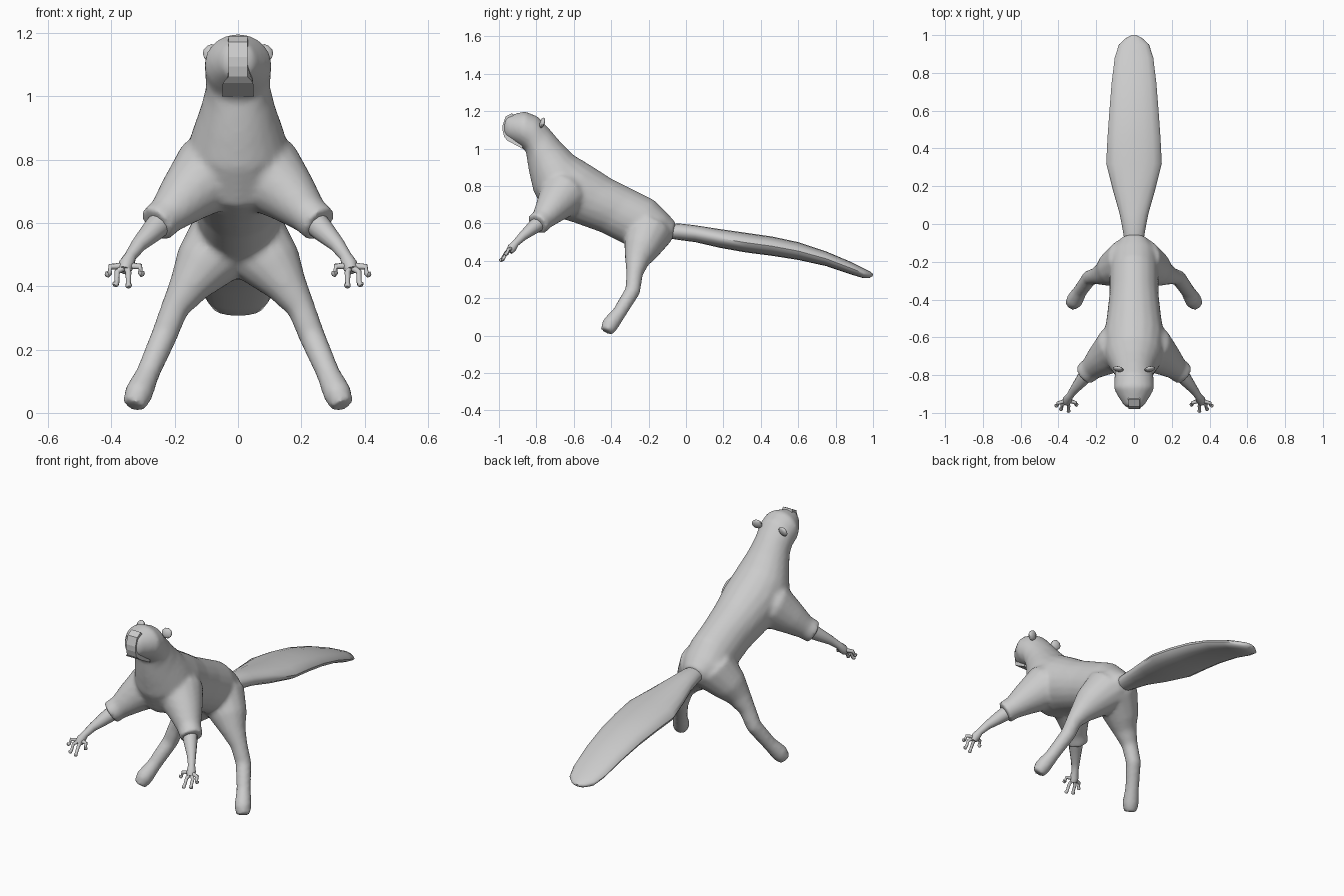
import bpy, bmesh, math
from mathutils import Vector, Matrix

if "Cube" in bpy.data.objects:
    bpy.data.objects.remove(bpy.data.objects["Cube"])

fur = bpy.data.materials.new("grey_fur")
fur.diffuse_color = (0.6, 0.6, 0.6, 1)
fur.use_nodes = True
fur.node_tree.nodes["Principled BSDF"].inputs["Base Color"].default_value = fur.diffuse_color


def finish(bm, name, angle=40):
    bmesh.ops.recalc_face_normals(bm, faces=bm.faces)
    me = bpy.data.meshes.new(name)
    bm.to_mesh(me)
    bm.free()
    ob = bpy.data.objects.new(name, me)
    bpy.context.collection.objects.link(ob)
    me.materials.append(fur)
    bpy.ops.object.select_all(action='DESELECT')
    ob.select_set(True)
    bpy.context.view_layer.objects.active = ob
    bpy.ops.object.shade_smooth_by_angle(angle=math.radians(angle))
    return ob


def skin(bm, rings):
    """Bridge rings of equal size and cap both ends."""
    rows = [[bm.verts.new(p) for p in r] for r in rings]
    n = len(rows[0])
    for a, b in zip(rows, rows[1:]):
        for i in range(n):
            j = (i + 1) % n
            bm.faces.new((a[i], a[j], b[j], b[i]))
    bm.faces.new(rows[0][::-1])
    bm.faces.new(rows[-1])


def profile_loft(bm, stations, n=20):
    """Stations: top (y, z), bottom (y, z), half width."""
    rings = []
    for ty, tz, by, bz, w in stations:
        top, bot = Vector((0, ty, tz)), Vector((0, by, bz))
        mid, up = (top + bot) / 2, (top - bot) / 2
        rings.append([mid + up * math.cos(t) + Vector((w * math.sin(t), 0, 0))
                      for t in (math.tau * i / n for i in range(n))])
    skin(bm, rings)


def tube(bm, path, side, n=12):
    """Path: x, y, z, radius; side = 1 or -1 mirrors across x."""
    pts = [Vector((p[0] * side, p[1], p[2])) for p in path]
    rings = []
    for i, c in enumerate(pts):
        d = (pts[min(i + 1, len(pts) - 1)] - pts[max(i - 1, 0)]).normalized()
        u = d.cross(Vector((0, 1, 0))).normalized()
        v = d.cross(u)
        rings.append([c + path[i][3] * (u * math.cos(t) + v * math.sin(t))
                      for t in (math.tau * k / n for k in range(n))])
    skin(bm, rings)


TORSO = [(-.972, 1.15, -.975, 1.08, .03), (-.96, 1.175, -.965, 1.055, .052),
         (-.91, 1.188, -.925, 1.033, .082), (-.86, 1.2, -.885, 1.01, .107),
         (-.79, 1.17, -.855, .985, .105), (-.73, 1.105, -.85, .94, .102),
         (-.67, 1.035, -.838, .87, .12), (-.6, .965, -.815, .77, .15),
         (-.5, .905, -.75, .65, .165), (-.4, .84, -.60, .605, .145),
         (-.28, .78, -.46, .555, .13), (-.17, .725, -.33, .49, .13),
         (-.1, .655, -.2, .43, .125), (-.055, .605, -.075, .51, .06)]
UPPER_ARM = [(.03, -.63, .78, .13), (.1, -.665, .75, .125), (.17, -.72, .68, .09),
             (.225, -.765, .625, .063), (.26, -.795, .595, .062)]
LEG = [(.03, -.2, .555, .13), (.115, -.24, .46, .095), (.155, -.262, .4, .066),
       (.2, -.275, .33, .045), (.235, -.285, .24, .042), (.285, -.355, .125, .038),
       (.315, -.405, .06, .046), (.33, -.425, .022, .036)]

# Body: head, torso, shoulders and legs fused into one smooth skin
bm = bmesh.new()
profile_loft(bm, TORSO)
for s in (1, -1):
    tube(bm, UPPER_ARM, s, 16)
    tube(bm, LEG, s, 14)
body = finish(bm, "body", 60)
fuse = body.modifiers.new("fuse", 'REMESH')
fuse.mode = 'VOXEL'
fuse.voxel_size = 0.012
fuse.use_smooth_shade = True
relax = body.modifiers.new("relax", 'SMOOTH')
relax.factor = 0.5
relax.iterations = 6

# Tail: broad flattened paddle
bm = bmesh.new()
profile_loft(bm, [(-.09, .595, -.09, .52, .05), (-.04, .6, -.04, .512, .058),
                  (.05, .59, .05, .5, .075), (.18, .57, .18, .47, .112),
                  (.32, .55, .32, .445, .147), (.46, .53, .46, .427, .14),
                  (.6, .5, .6, .405, .13), (.75, .45, .75, .372, .118),
                  (.88, .395, .88, .328, .102), (.95, .36, .95, .307, .08),
                  (.985, .342, .98, .308, .045), (1.0, .33, .998, .318, .015)], 16)
finish(bm, "tail", 50)

# Muzzle: flat facets down the nose and under the chin
bm = bmesh.new()
outline = [(-.93, 1.19, .03), (-.965, 1.172, .03), (-.98, 1.125, .03),
           (-.98, 1.095, .03), (-.972, 1.063, .03), (-.955, 1.043, .048),
           (-.875, 1.0, .05), (-.87, 1.1, .04)]
skin(bm, [[Vector((s * w, y, z)) for y, z, w in outline] for s in (-1, 1)])
finish(bm, "muzzle", 5)

FINGERS = [(.418, -.965, .435), (.39, -.985, .402), (.345, -.995, .397), (.298, -.96, .437)]
for s, label in ((1, "left"), (-1, "right")):
    # Forearm with palm, emerging from the sleeve-like shoulder
    bm = bmesh.new()
    tube(bm, [(.235, -.775, .61, .042), (.27, -.82, .575, .036), (.315, -.875, .53, .024),
              (.34, -.91, .495, .019), (.352, -.93, .47, .025), (.358, -.945, .45, .02)], s)
    # Four splayed fingers with knobbed tips
    base = Vector((.353, -.933, .465))
    for f in FINGERS:
        tip = Vector(f)
        spread = Vector(((f[0] - .355) * .3, 0, .012))
        path = [(*base, .012), (*(base.lerp(tip, .5) + spread), .009),
                (*base.lerp(tip, .8), .008), (*base.lerp(tip, .93), .011), (*tip, .006)]
        tube(bm, path, s, 8)
    finish(bm, label + "_forearm", 50)

    # Ear: small flattened disc
    bm = bmesh.new()
    place = (Matrix.Translation((s * .083, -.768, 1.138))
             @ Matrix.Rotation(s * .6, 4, 'Y') @ Matrix.Rotation(-.35, 4, 'X')
             @ Matrix.Diagonal((.03, .013, .028, 1)))
    bmesh.ops.create_uvsphere(bm, u_segments=10, v_segments=6, radius=1, matrix=place)
    finish(bm, label + "_ear", 50)
